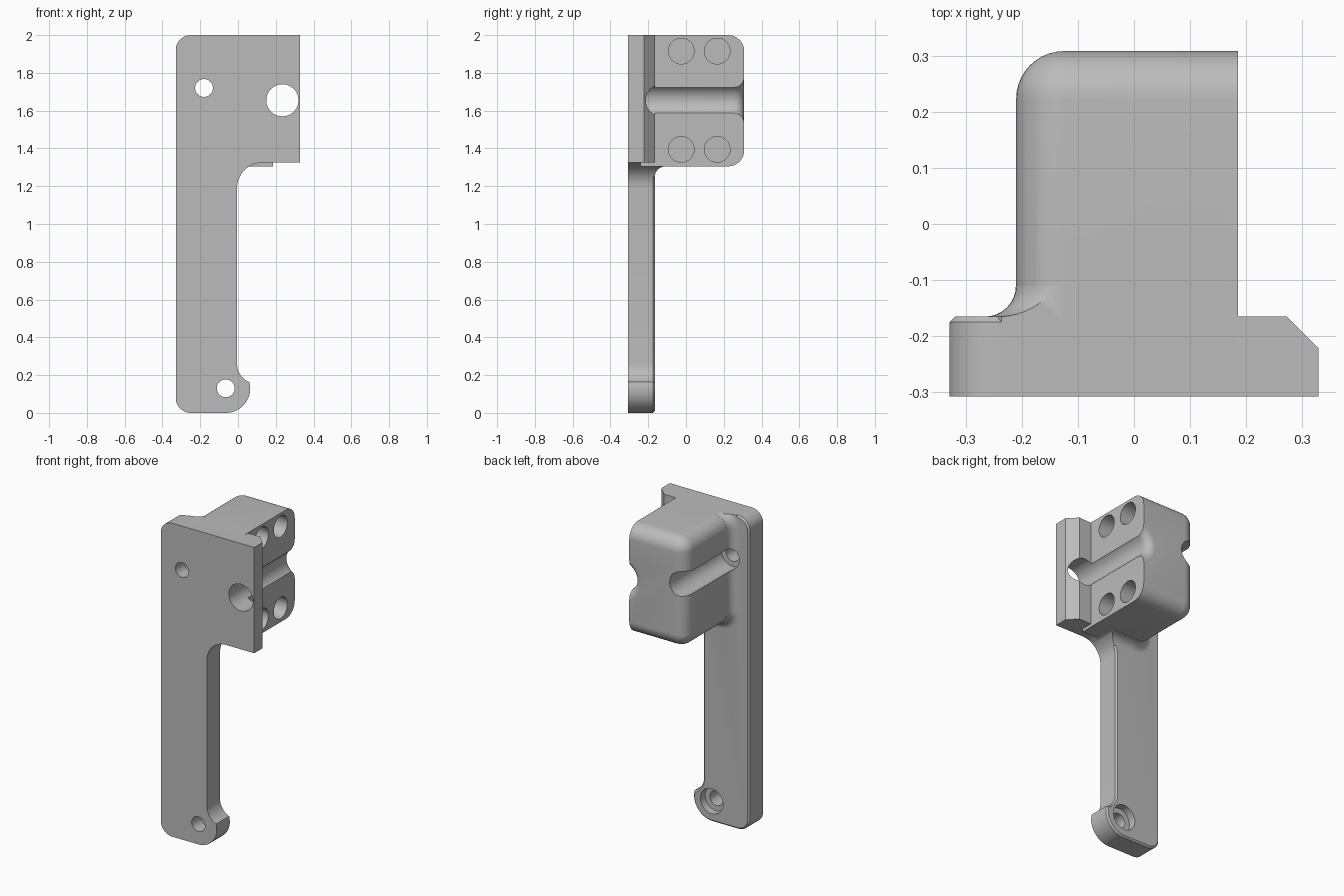
import bpy, bmesh
from math import sin, cos, pi, radians

if "Cube" in bpy.data.objects:
    bpy.data.objects.remove(bpy.data.objects["Cube"], do_unlink=True)

grey = bpy.data.materials.new("plain grey")
grey.use_nodes = True
grey.diffuse_color = (0.5, 0.5, 0.5, 1)
grey.node_tree.nodes["Principled BSDF"].inputs["Base Color"].default_value = (0.5, 0.5, 0.5, 1)

FRONT, BACK, END = -0.307, -0.165, 0.308   # plate front, plate back, block end
LEFT, RIGHT, LOW, TOP = -0.21, 0.185, 1.305, 2.0   # block limits
ROUND, FILLET = 0.085, 0.055


def arc(cx, cz, r, start, end, n=10):
    angles = [radians(start + (end - start) * i / n) for i in range(n + 1)]
    return [(cx + r * cos(a), cz + r * sin(a)) for a in angles]


def loft(name, sections, finish=None):
    """Join (y, outline) sections into a closed solid."""
    bm = bmesh.new()
    rings = [[bm.verts.new((x, y, z)) for x, z in pts] for y, pts in sections]
    for a, b in zip(rings, rings[1:]):
        for i in range(len(a)):
            j = (i + 1) % len(a)
            bm.faces.new((a[i], a[j], b[j], b[i]))
    bm.faces.new(rings[0])
    bm.faces.new(rings[-1])
    bmesh.ops.recalc_face_normals(bm, faces=bm.faces)
    if finish:
        finish(bm)
    mesh = bpy.data.meshes.new(name)
    bm.to_mesh(mesh)
    bm.free()
    mesh.materials.append(grey)
    ob = bpy.data.objects.new(name, mesh)
    bpy.context.collection.objects.link(ob)
    return ob


def combine(target, other, operation):
    mod = target.modifiers.new(operation, "BOOLEAN")
    mod.operation, mod.solver, mod.object = operation, "EXACT", other
    bpy.context.view_layer.objects.active = target
    bpy.ops.object.modifier_apply(modifier=mod.name)
    bpy.data.objects.remove(other, do_unlink=True)


def drill(target, x, z, steps):
    """Cut a round stepped hole along y from (y, radius) steps."""
    cutter = loft("cutter", [(y, arc(x, z, r, 0, 352.5, 47)) for y, r in steps])
    combine(target, cutter, "DIFFERENCE")


# Handle plate outline
outline = (arc(-0.25, 0.08, 0.08, 180, 270)
           + arc(-0.065, 0.13, 0.13, 270, 375, 16)
           + arc(0.10, 0.26, 0.105, 246, 180)
           + arc(0.13, 1.19, 0.135, 180, 90, 14)
           + [(0.329, 1.325), (0.329, TOP), (-0.1, TOP)]
           + arc(-0.25, 1.92, 0.08, 90, 180))
outline = [(max(x, -0.329), z) for x, z in outline]


def chamfer_plate(bm):
    def on_back(e):
        return all(v.co.y > BACK - 0.001 for v in e.verts)

    def mid_x(e):
        return sum(v.co.x for v in e.verts) / 2
    wing = [e for e in bm.edges if on_back(e) and mid_x(e) > 0.32]
    bmesh.ops.bevel(bm, geom=wing, offset=0.057 * 2 ** 0.5 / 2 * 1.41,
                    offset_type="OFFSET", segments=1, affect="EDGES")
    rim = [e for e in bm.edges if on_back(e) and mid_x(e) < 0.08]
    bmesh.ops.bevel(bm, geom=rim, offset=0.01, offset_type="OFFSET",
                    segments=1, affect="EDGES")


bracket = loft("bracket", [(FRONT, outline), (BACK, outline)], chamfer_plate)


# Clamp block, rounded everywhere but its mating face
def block_outline(grow, right):
    r = max(ROUND + grow, 0.001)
    cx = LEFT + ROUND
    return ([(right, LOW - grow), (right, TOP + grow)]
            + arc(cx, TOP - ROUND, r, 90, 180)
            + arc(cx, LOW + ROUND, r, 180, 270))


sections = [(-0.24, block_outline(0, RIGHT))]
for i in range(11):
    a = i / 10 * pi / 2
    sections.append((END - ROUND + ROUND * sin(a),
                     block_outline(ROUND * (cos(a) - 1), RIGHT)))
block = loft("block", sections)

# Concave fillet between block and plate, trimmed to the plate outline
sections = [(BACK - 0.02, block_outline(FILLET, 0.15))]
for i in range(9):
    a = i / 8 * pi / 2
    sections.append((BACK + FILLET * (1 - cos(a)),
                     block_outline(FILLET * (1 - sin(a)) + 0.0005, 0.15)))
sections.append((BACK + FILLET + 0.01, block_outline(-0.01, 0.15)))
collar = loft("collar", sections)
combine(collar, loft("trim", [(-0.25, outline), (0, outline)]), "INTERSECT")
combine(block, collar, "UNION")
combine(bracket, block, "UNION")

# Rod groove with a flared mouth
flare = [(-0.4, 0.085)]
for i in range(9):
    a = i / 8 * pi / 2
    flare.append((END - 0.05 + 0.05 * sin(a), 0.085 + 0.05 * (1 - cos(a))))
flare.append((0.4, 0.135))
drill(bracket, 0.235, 1.655, flare)

# Screw holes with counterbores
for x, z, end in ((-0.18, 1.72, 0.4), (-0.065, 0.13, -0.1)):
    drill(bracket, x, z, [(-0.4, 0.047), (-0.215, 0.047), (-0.214, 0.08), (end, 0.08)])

# Four blind sockets in the mating face
for y in (-0.025, 0.165):
    for z in (1.395, 1.915):
        bpy.ops.mesh.primitive_cylinder_add(vertices=40, radius=0.068, depth=0.4,
                                            location=(RIGHT, y, z),
                                            rotation=(0, pi / 2, 0))
        combine(bracket, bpy.context.object, "DIFFERENCE")

# Smooth the curved faces, keep crisp edges
bpy.ops.object.select_all(action="DESELECT")
bracket.select_set(True)
bpy.context.view_layer.objects.active = bracket
bpy.ops.object.shade_smooth_by_angle(angle=radians(30))
